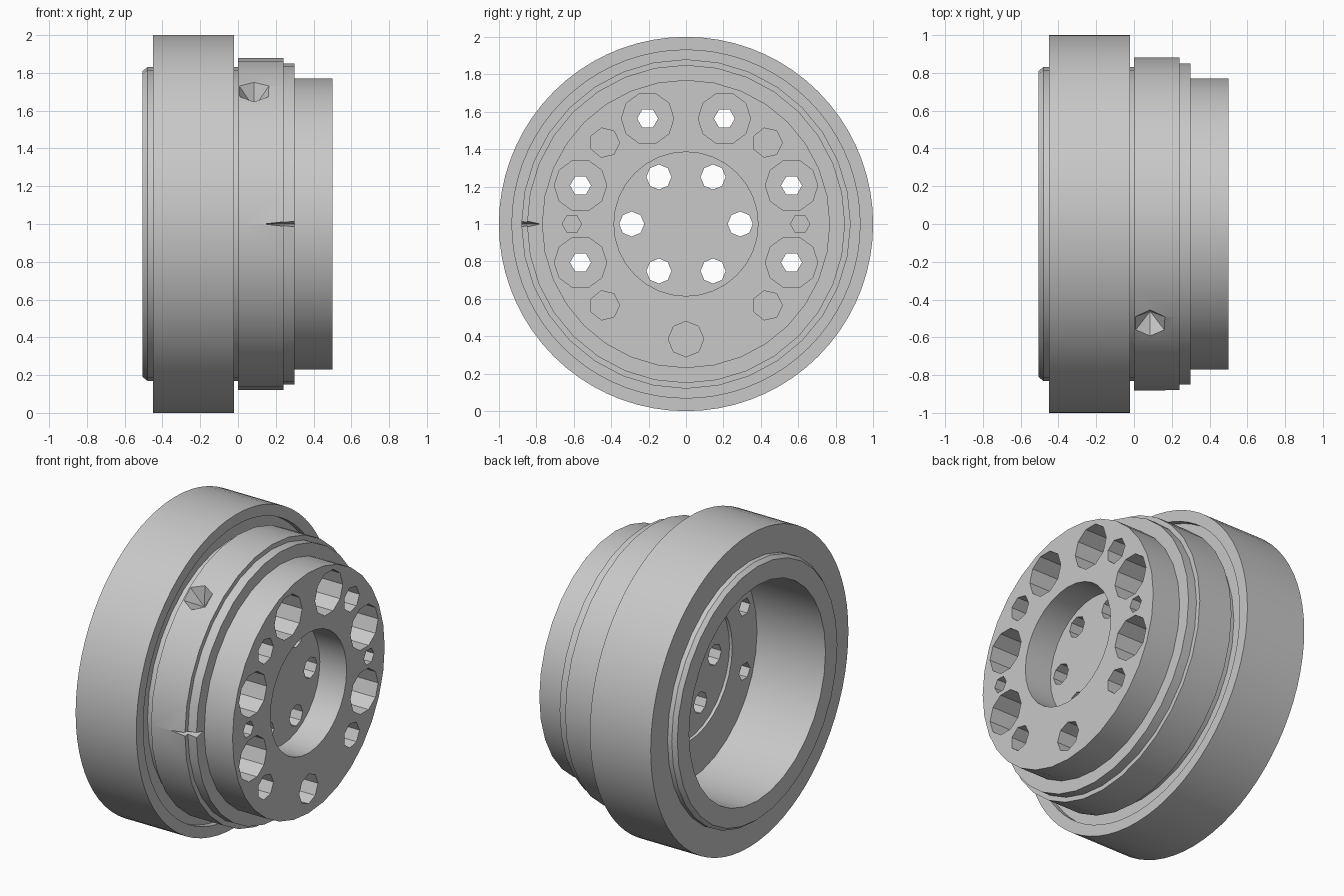
import bpy, bmesh
from math import radians, sin, cos, pi
from mathutils import Matrix, Vector

cube = bpy.data.objects.get("Cube")
if cube:
    bpy.data.objects.remove(cube)

grey = bpy.data.materials.new("plain grey")
grey.use_nodes = True
grey.diffuse_color = (0.58, 0.58, 0.58, 1)
grey.node_tree.nodes["Principled BSDF"].inputs["Base Color"].default_value = (0.58, 0.58, 0.58, 1)


def finish(name, bm):
    bmesh.ops.remove_doubles(bm, verts=bm.verts, dist=1e-5)
    bmesh.ops.recalc_face_normals(bm, faces=bm.faces)
    mesh = bpy.data.meshes.new(name)
    bm.to_mesh(mesh)
    bm.free()
    mesh.materials.append(grey)
    obj = bpy.data.objects.new(name, mesh)
    bpy.context.collection.objects.link(obj)
    return obj


def lathe(name, profile, sides, closed):
    """Turn (x, radius) points about the horizontal axis at z = 1."""
    bm = bmesh.new()
    vs = [bm.verts.new((x, 0, 1 + r)) for x, r in profile]
    pairs = list(zip(vs, vs[1:])) + ([(vs[-1], vs[0])] if closed else [])
    edges = [bm.edges.new(p) for p in pairs]
    bmesh.ops.spin(bm, geom=vs + edges, cent=(0, 0, 1), axis=(1, 0, 0),
                   angle=2 * pi, steps=sides, use_merge=False)
    return finish(name, bm)


def drill(bm, angle, dist, radius, sides, x0, x1=0.6):
    """Add a cutter prism along x at a polar position on the face."""
    a = radians(angle)
    centre = Vector(((x0 + x1) / 2, dist * cos(a), 1 + dist * sin(a)))
    bmesh.ops.create_cone(bm, cap_ends=True, segments=sides, radius1=radius,
                          radius2=radius, depth=x1 - x0,
                          matrix=Matrix.Translation(centre) @ Matrix.Rotation(pi / 2, 4, 'Y'))


def cut(obj, bm):
    cutter = finish("hole_cutter", bm)
    cutter.hide_render = True
    mod = obj.modifiers.new("holes", 'BOOLEAN')
    mod.operation = 'DIFFERENCE'
    mod.solver = 'EXACT'
    mod.object = cutter
    bpy.context.view_layer.update()
    mesh = bpy.data.meshes.new_from_object(obj.evaluated_get(bpy.context.evaluated_depsgraph_get()))
    obj.modifiers.clear()
    obj.data = mesh
    bpy.data.objects.remove(cutter)


# Stepped hub: front recess, outer steps, back lip, bore with a shallow floor recess
hub = lathe("hub", [
    (0.31, 0), (0.31, 0.385), (0.5, 0.385), (0.5, 0.77), (0.3, 0.77),
    (0.3, 0.85), (0.24, 0.85), (0.24, 0.88), (0, 0.88), (0, 0.83),
    (-0.48, 0.83), (-0.505, 0.81), (-0.505, 0.69), (-0.02, 0.69),
    (-0.02, 0.44), (0, 0.44), (0, 0)], 32, False)

# Wide flange ring with a shallow step on its front face
flange = lathe("flange", [
    (-0.45, 0.78), (-0.45, 1), (-0.02, 1), (-0.02, 0.93),
    (-0.06, 0.93), (-0.06, 0.78)], 72, True)

bolt_angles = (-20, 20, 70, 110, 160, 200)

# Blind holes and counterbores in the front face
bm = bmesh.new()
for a in bolt_angles:
    drill(bm, a, 0.6, 0.14, 10, 0.2)
for a in (45, 135, 225, 315):
    drill(bm, a, 0.615, 0.08, 7, 0.3)
for a in (0, 180):
    drill(bm, a, 0.61, 0.052, 6, 0.3)
drill(bm, 270, 0.615, 0.095, 8, 0.3)

# Radial dimple on the body
out = Vector((0, -0.6, 0.8))
bmesh.ops.create_cone(bm, cap_ends=True, segments=6, radius1=0, radius2=0.1, depth=0.12,
                      matrix=Matrix.Translation(Vector((0.085, 0, 1)) + out * 0.83)
                      @ out.to_track_quat('Z', 'Y').to_matrix().to_4x4())

# Thin wedge notch in the front shoulder
bmesh.ops.create_cone(bm, cap_ends=True, segments=4, radius1=0, radius2=1, depth=0.2,
                      matrix=Matrix.Translation((0.22, -0.87, 1))
                      @ Matrix.Diagonal((1, 0.1, 0.022, 1)) @ Matrix.Rotation(pi / 2, 4, 'Y'))
cut(hub, bm)

# Through holes: counterbore centres and the inner ring
bm = bmesh.new()
for a in bolt_angles:
    drill(bm, a, 0.6, 0.056, 6, -0.1, 0.4)
for a in range(0, 360, 60):
    drill(bm, a, 0.29, 0.067, 8, -0.1, 0.4)
cut(hub, bm)

# Smooth turned surfaces, crisp steps
for obj in (hub, flange):
    bpy.ops.object.select_all(action='DESELECT')
    obj.select_set(True)
    bpy.context.view_layer.objects.active = obj
    bpy.ops.object.shade_smooth_by_angle(angle=radians(30))
